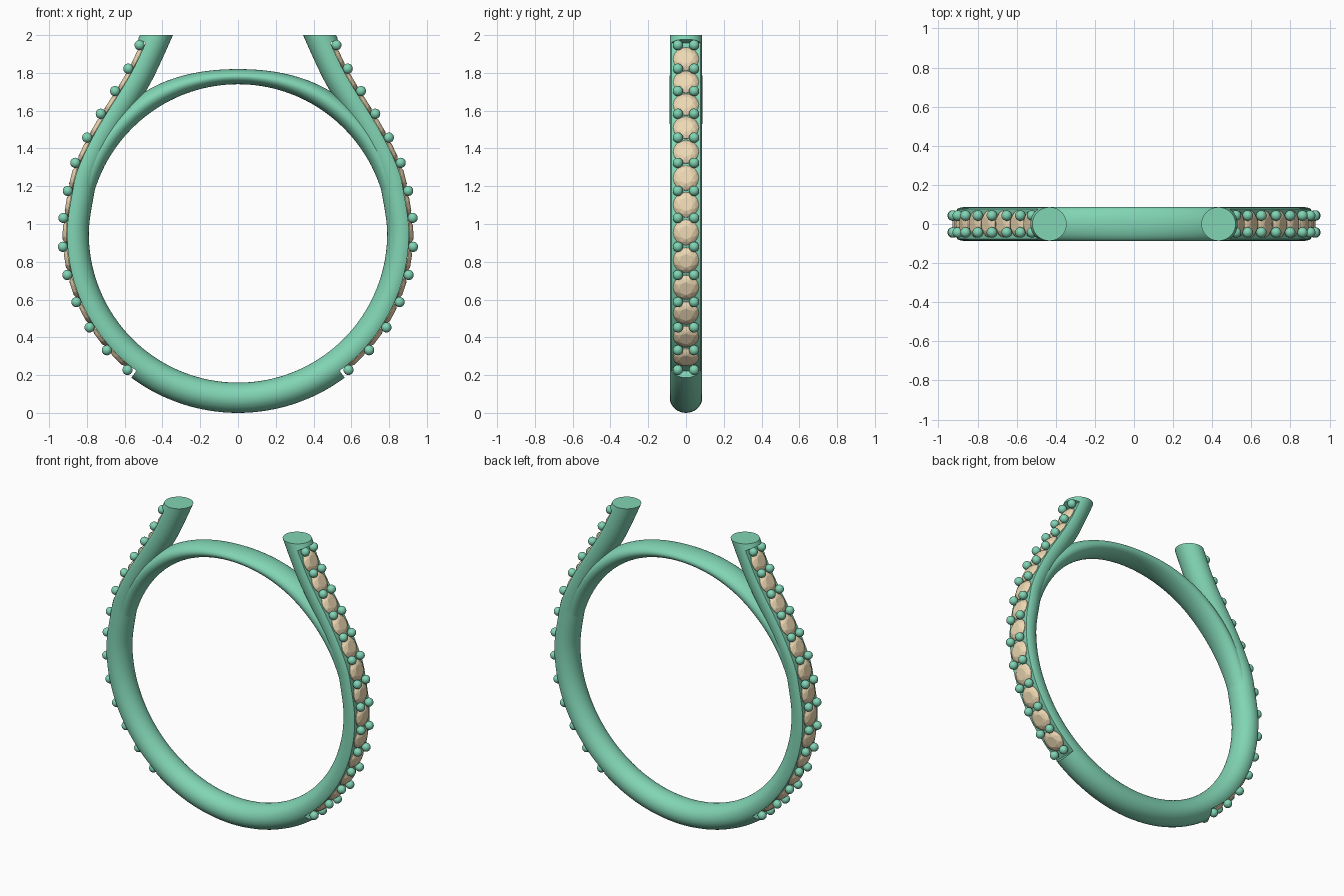
import bpy, bmesh
from math import sin, cos, pi, radians, acos
from mathutils import Vector, Matrix

if "Cube" in bpy.data.objects:
    bpy.data.objects.remove(bpy.data.objects["Cube"])

CZ, R = 0.95, 0.87          # ring centre height, shank centreline radius
A, B, FLAT = 0.08, 0.086, 0.035   # section half sizes, height of the gem seat


def material(name, color):
    m = bpy.data.materials.new(name)
    m.diffuse_color = color
    m.use_nodes = True
    m.node_tree.nodes["Principled BSDF"].inputs["Base Color"].default_value = m.diffuse_color
    return m


metal = material("green_metal", (0.22, 0.66, 0.46, 1))
stone = material("cream_stone", (0.85, 0.69, 0.45, 1))


def finish(bm, name, mat, smooth=True):
    """Turn a right-hand half into a mirrored object."""
    bmesh.ops.recalc_face_normals(bm, faces=bm.faces[:])
    me = bpy.data.meshes.new(name)
    bm.to_mesh(me)
    bm.free()
    me.materials.append(mat)
    ob = bpy.data.objects.new(name, me)
    bpy.context.collection.objects.link(ob)
    mod = ob.modifiers.new("mirror", 'MIRROR')
    mod.merge_threshold = 0.0005
    if smooth:
        bpy.context.view_layer.objects.active = ob
        ob.select_set(True)
        bpy.ops.object.shade_smooth_by_angle(angle=radians(35))
        ob.select_set(False)
    return ob


def loft(bm, rings):
    loops = [[bm.verts.new(p) for p in r] for r in rings]
    for p, q in zip(loops, loops[1:]):
        for i in range(len(p)):
            j = (i + 1) % len(p)
            bm.faces.new((p[i], p[j], q[j], q[i]))


def smoothstep(t):
    t = max(0, min(1, t))
    return t * t * (3 - 2 * t)


# Centreline: round shank flowing into a rising arm
keys = [Vector((R * cos(radians(a)), 0, CZ + R * sin(radians(a))))
        for a in range(-105, 16, 15)]
keys += [Vector((x, 0, z)) for x, z in
         [(.814, 1.28), (.756, 1.409), (.686, 1.535), (.609, 1.658),
          (.532, 1.787), (.466, 1.924), (.405, 2.06), (.34, 2.2)]]
path = []
for p0, p1, p2, p3 in zip(keys, keys[1:], keys[2:], keys[3:]):
    for k in range(12):
        t = k / 12
        path.append(0.5 * (2 * p1 + (p2 - p0) * t + (2 * p0 - 5 * p1 + 4 * p2 - p3) * t * t
                           + (3 * p1 - p0 - 3 * p2 + p3) * t ** 3))
path[0].x = 0
dist = [0]
for p, q in zip(path, path[1:]):
    dist.append(dist[-1] + (q - p).length)


def frame(s):
    """Point, tangent and outward normal at arc length s."""
    i = max(k for k in range(len(path) - 1) if dist[k] <= s)
    f = (s - dist[i]) / (dist[i + 1] - dist[i])

    def tan(k):
        if k == 0:
            return Vector((1, 0, 0))
        return (path[min(k + 1, len(path) - 1)] - path[k - 1]).normalized()
    t = tan(i).lerp(tan(i + 1), f).normalized()
    return path[i].lerp(path[i + 1], f), t, Vector((t.z, 0, -t.x))


def length_at_z(z):
    i = next(k for k in range(len(path)) if path[k].z > z)
    return dist[i - 1] + (dist[i] - dist[i - 1]) * (z - path[i - 1].z) / (path[i].z - path[i - 1].z)


first, last = R * radians(90 - 51), length_at_z(1.922)   # first and last prong pair
cut0, cut1 = R * radians(90 - 53.5), length_at_z(1.945)  # ends of the gem seat

# Shank and arms, with a flat seat cut along the outside
tc = acos(FLAT / A)


def section(s, flat):
    p, t, n = frame(s)
    pts = []
    for k in range(32):
        th = tc + (2 * pi - 2 * tc) * k / 32
        pts.append((A * cos(th), B * sin(th)))
    for k in range(12):
        th = -tc + 2 * tc * k / 12
        v = B * sin(th)
        pts.append((FLAT if flat else A * cos(th), v))
    return [p + n * u + Vector((0, v, 0)) for u, v in pts]


rings = [section(cut0 * k / 16, False) for k in range(17)]
rings += [section(cut0 + (cut1 - cut0) * k / 70, True) for k in range(71)]
rings += [section(cut1 + 0.15 * k / 6, False) for k in range(7)]
bm = bmesh.new()
loft(bm, rings)
bmesh.ops.remove_doubles(bm, verts=bm.verts[:], dist=0.00005)
cut = bmesh.ops.bisect_plane(bm, geom=bm.verts[:] + bm.edges[:] + bm.faces[:],
                             plane_co=(0, 0, 2), plane_no=(0, 0, 1), clear_outer=True)
rim = [e for e in cut["geom_cut"] if isinstance(e, bmesh.types.BMEdge)]
bmesh.ops.contextual_create(bm, geom=rim)
finish(bm, "shank_and_arms", metal)

# Slim bridge closing the ring between the arms
rings = []
for k in range(41):
    deg = 90 - 90 * k / 40
    a = 0.04 + 0.0145 * smoothstep((90 - deg) / 38)
    s = smoothstep(deg / 50)
    b = 0.068 + 0.019 * s
    d = Vector((cos(radians(deg)) if k else 0, 0, sin(radians(deg))))
    rc = 0.79 + a + 0.003 * (1 - s)
    rings.append([Vector((0, b * sin(2 * pi * j / 40), CZ)) + d * (rc + a * cos(2 * pi * j / 40))
                  for j in range(40)])
bm = bmesh.new()
loft(bm, rings)
finish(bm, "top_bridge", metal)

# Prong beads in pairs between the stones
N = 13
step = (last - first) / N
bm = bmesh.new()
for i in range(N + 1):
    p, t, n = frame(first + step * i)
    for y in (-0.043, 0.043):
        bmesh.ops.create_uvsphere(bm, u_segments=18, v_segments=12, radius=0.027,
                                  matrix=Matrix.Translation(p + n * 0.06 + Vector((0, y, 0))))
finish(bm, "prong_beads", metal)


# Faceted round stones: table, crown, girdle and pavilion
def stone_points():
    pts = [Vector((0, 0, -0.045))]
    for count, r, h, turn in ((8, .036, .022, 0), (8, .055, .0145, .5),
                              (16, .068, .002, 0), (16, .068, -.003, 0)):
        pts += [Vector((r * cos(2 * pi * (k + turn) / count),
                        r * sin(2 * pi * (k + turn) / count), h)) for k in range(count)]
    return pts


bm = bmesh.new()
for i in range(N):
    p, t, n = frame(first + step * (i + 0.5))
    c = p + n * 0.036
    vs = [bm.verts.new(c + t * q.x + Vector((0, q.y, 0)) + n * q.z) for q in stone_points()]
    bmesh.ops.convex_hull(bm, input=vs)
finish(bm, "side_stones", stone, smooth=False)
